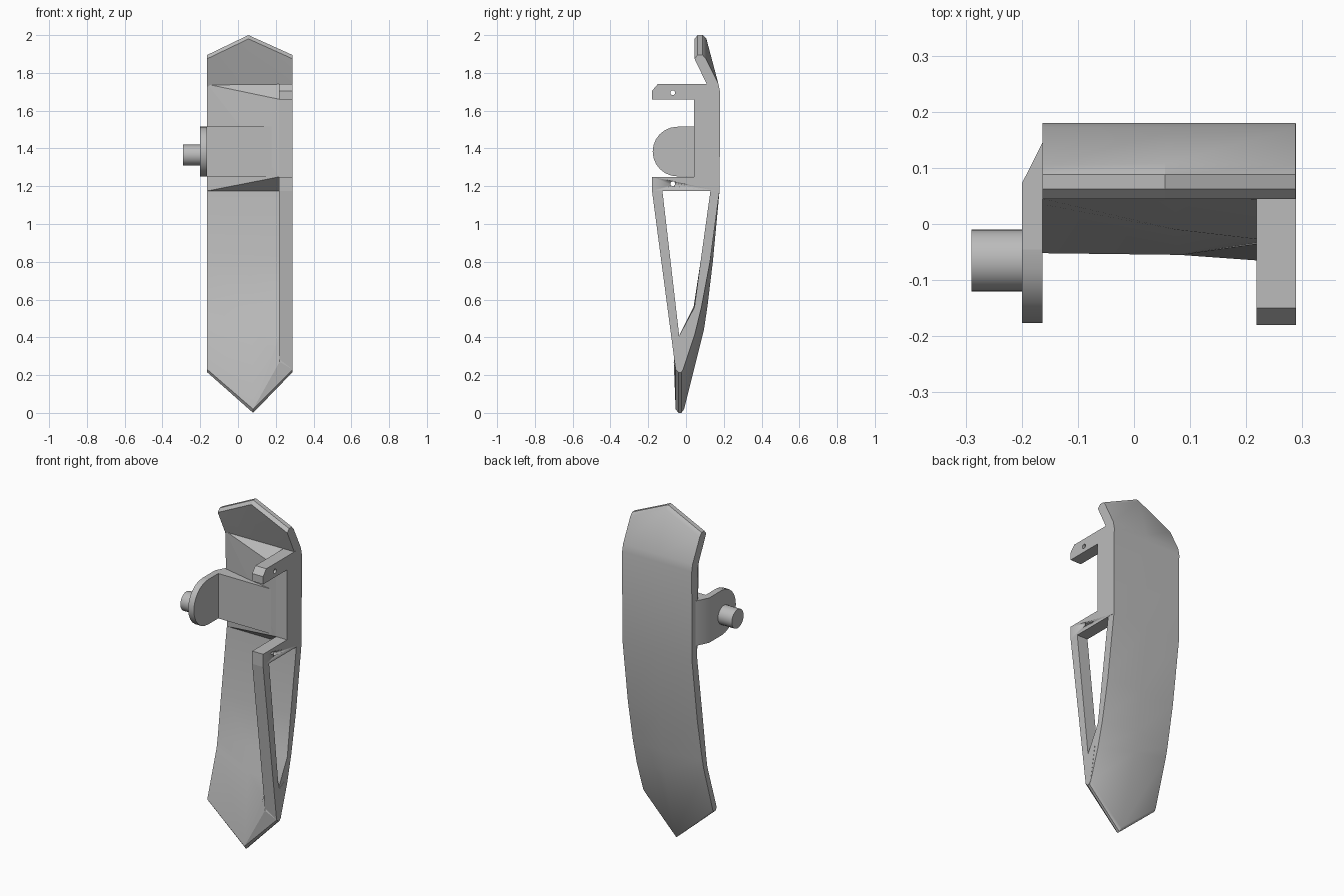
import bpy, bmesh, math
from mathutils import Vector

cube = bpy.data.objects.get("Cube")
if cube:
    bpy.data.objects.remove(cube, do_unlink=True)

grey = bpy.data.materials.new("plain grey")
grey.use_nodes = True
grey.diffuse_color = (0.5, 0.5, 0.5, 1)
grey.node_tree.nodes["Principled BSDF"].inputs["Base Color"].default_value = (0.5, 0.5, 0.5, 1)


def finish(name, bm, angle=30):
    bmesh.ops.recalc_face_normals(bm, faces=bm.faces)
    mesh = bpy.data.meshes.new(name)
    bm.to_mesh(mesh)
    bm.free()
    ob = bpy.data.objects.new(name, mesh)
    bpy.context.collection.objects.link(ob)
    mesh.materials.append(grey)
    bpy.ops.object.select_all(action='DESELECT')
    ob.select_set(True)
    bpy.context.view_layer.objects.active = ob
    bpy.ops.object.shade_smooth_by_angle(angle=math.radians(angle))
    return ob


def prism(name, outline, low, high, axis):
    """Extrude a yz outline along x, or an xy outline along z."""
    bm = bmesh.new()
    place = (lambda a, b: (low, a, b)) if axis == 'x' else (lambda a, b: (a, b, low))
    face = bm.faces.new([bm.verts.new(place(a, b)) for a, b in outline])
    out = bmesh.ops.extrude_face_region(bm, geom=[face])
    step = Vector((high - low, 0, 0)) if axis == 'x' else Vector((0, 0, high - low))
    for v in out["geom"]:
        if isinstance(v, bmesh.types.BMVert):
            v.co += step
    return finish(name, bm)


def hull(name, points):
    bm = bmesh.new()
    for p in points:
        bm.verts.new(p)
    bmesh.ops.convex_hull(bm, input=bm.verts)
    return finish(name, bm, 1)


def cylinder(name, radius, x0, x1, y, z):
    ring = [(y + radius * math.cos(i * math.tau / 24),
             z + radius * math.sin(i * math.tau / 24)) for i in range(24)]
    return prism(name, ring, x0, x1, 'x')


# Curved shell: rows of (z, front y, back y) for the edges and the middle
edge = [(1.895, .062, .088), (1.875, .045, .105), (1.74, .11, .172), (1.70, .125, .18),
        (1.18, .13, .178), (.8, .077, .127), (.56, .045, .082), (.5, .035, .068),
        (.23, -.052, -.015), (.215, -.04, -.025)]
middle = [(2.0, .062, .088), (1.98, .045, .108), (1.74, .11, .172), (1.70, .125, .18),
          (1.18, .13, .178), (.8, .077, .142), (.56, .04, .113), (.44, -.01, .095),
          (.02, -.055, -.01), (0, -.04, -.025)]
right_edge = list(edge)
right_edge[7] = (.41, -.035, .045)      # the lower crease slants across

bm = bmesh.new()
grids = []
for side in (1, 2):
    grids.append([[bm.verts.new((x if x is not None else .08 - .0125 * row[0], row[side], row[0]))
                   for row in column]
                  for x, column in ((-.163, edge), (None, middle), (.288, right_edge))])
front, back = grids
last = len(edge) - 1
for i in range(last):
    for c in range(2):
        for g in grids:
            bm.faces.new((g[c][i], g[c + 1][i], g[c + 1][i + 1], g[c][i + 1]))
    for c in (0, 2):
        bm.faces.new((front[c][i], front[c][i + 1], back[c][i + 1], back[c][i]))
for i in (0, last):
    for c in range(2):
        bm.faces.new((front[c][i], front[c + 1][i], back[c + 1][i], back[c][i]))
finish("shell", bm)

# Side frame with two arms, and the bar closing the triangular opening
frame = prism("side_frame", [(-.18, 1.175), (.177, 1.175), (.179, 1.70), (.12, 1.74),
                             (-.15, 1.74), (-.18, 1.705), (-.18, 1.66), (.042, 1.66),
                             (.042, 1.25), (-.18, 1.25)], .218, .289, 'x')
prism("front_bar", [(-.18, 1.176), (-.125, 1.176), (-.035, .4), (.02, .43),
                    (-.015, .23), (-.035, .215), (-.055, .23)], .218, .289, 'x')
hull("bar_tip", [(.22, -.035, .41), (.22, -.065, .27), (.289, -.055, .23),
                 (.08, -.055, .02), (.22, -.03, .2), (.289, -.03, .22)])

# Pin holes through the arms
for z in (1.695, 1.213):
    cutter = cylinder("hole_cutter", .013, .2, .31, -.07, z)
    cutter.hide_render = True
    mod = frame.modifiers.new("hole", 'BOOLEAN')
    mod.object = cutter
    mod.solver = 'EXACT'
    bpy.context.view_layer.objects.active = frame
    bpy.ops.object.modifier_apply(modifier=mod.name)
    bpy.data.objects.remove(cutter, do_unlink=True)

# Sloping filler between the shell and the frame
hull("inner_wedge", [(-.163, .13, 1.175), (-.163, .115, 1.74), (.22, .042, 1.25),
                     (.22, .042, 1.66), (.22, .13, 1.175), (.22, .11, 1.74),
                     (.22, .15, 1.2), (.22, .15, 1.7)])

# Bracket strip, rounded ear and pin
prism("bracket_strip", [(-.2, -.045), (-.163, -.045), (-.163, .05), (.185, .05),
                        (.185, .14), (-.163, .145), (-.2, .072)], 1.252, 1.515, 'z')
ear = [(-.045 - .1315 * math.sin(i * math.pi / 12), 1.3835 + .1315 * math.cos(i * math.pi / 12))
       for i in range(13)]
prism("bracket_ear", ear, -.2, -.163, 'x')
cylinder("pin", .055, -.29, -.19, -.065, 1.365)
